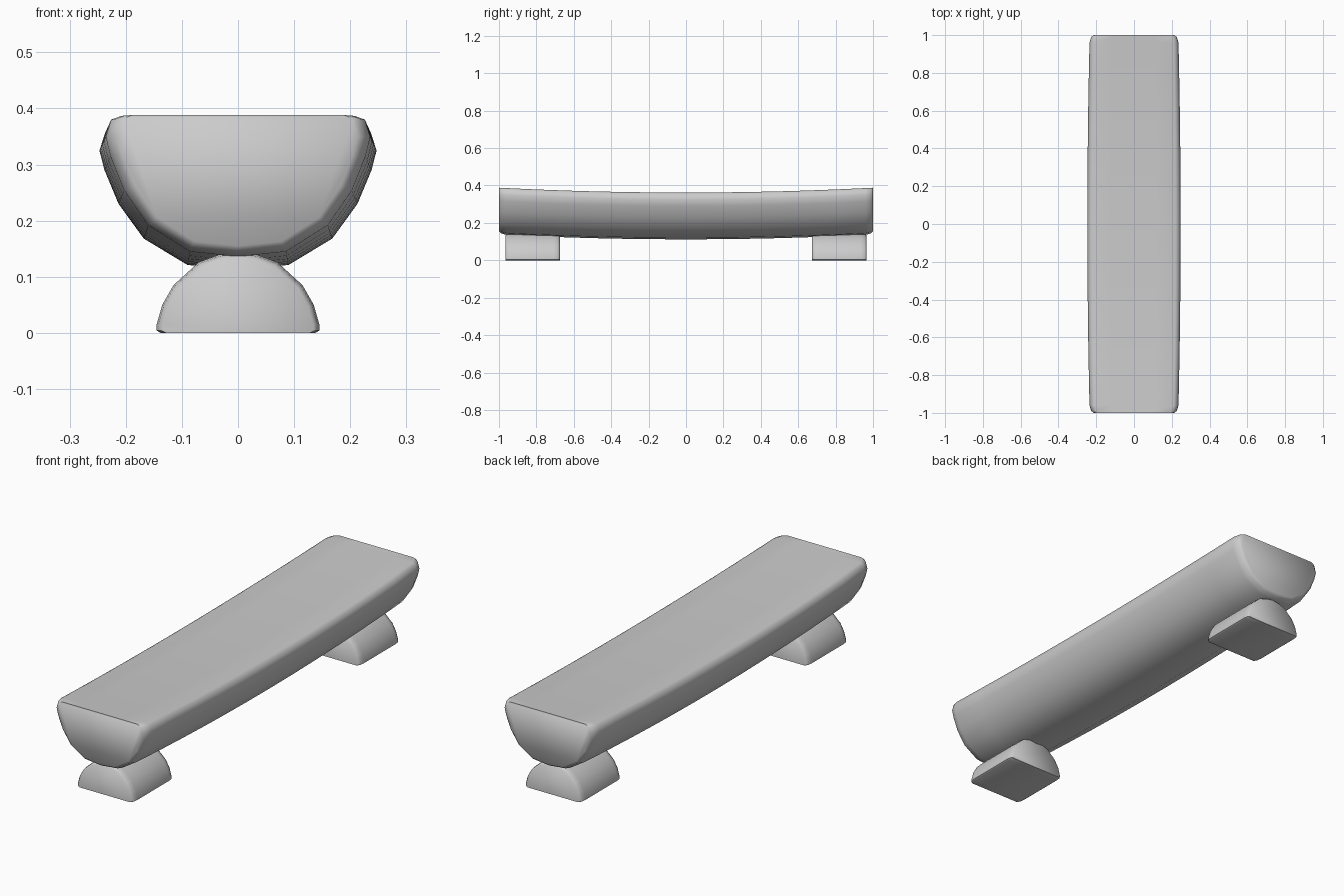
import bpy, bmesh, math

old = bpy.data.objects.get("Cube")
if old:
    bpy.data.objects.remove(old, do_unlink=True)

grey = bpy.data.materials.new("light grey")
grey.use_nodes = True
grey.diffuse_color = (0.6, 0.6, 0.6, 1)
grey.node_tree.nodes["Principled BSDF"].inputs["Base Color"].default_value = (0.6, 0.6, 0.6, 1)


def mirrored(half):
    """Close a right-hand half outline by mirroring it in x."""
    return half + [(-x, z) for x, z in reversed(half) if x > 0]


def loft(name, rings):
    """Skin matching rings of points and cap both ends."""
    bm = bmesh.new()
    loops = [[bm.verts.new(p) for p in ring] for ring in rings]
    n = len(loops[0])
    for a, b in zip(loops, loops[1:]):
        for i in range(n):
            j = (i + 1) % n
            bm.faces.new((a[i], a[j], b[j], b[i]))
    bm.faces.new(loops[0])
    bm.faces.new(loops[-1])
    bmesh.ops.recalc_face_normals(bm, faces=bm.faces)
    mesh = bpy.data.meshes.new(name)
    bm.to_mesh(mesh)
    bm.free()
    mesh.materials.append(grey)
    obj = bpy.data.objects.new(name, mesh)
    bpy.context.collection.objects.link(obj)
    bpy.ops.object.select_all(action="DESELECT")
    obj.select_set(True)
    bpy.context.view_layer.objects.active = obj
    bpy.ops.object.shade_smooth_by_angle(angle=math.radians(55))
    return obj


# Seat: half log that sags and widens slightly towards the middle
log = mirrored([(0, 0.362), (0.12, 0.362), (0.22, 0.362), (0.237, 0.356), (0.247, 0.325),
                (0.238, 0.29), (0.213, 0.23), (0.168, 0.168), (0.09, 0.121), (0, 0.112)])


def log_ring(y, inset=0.0):
    t = min(abs(y), 1) ** 2
    width = 1 - 0.05 * t - inset
    lift = 0.026 * t
    mid = 0.3
    return [(x * width, y, lift + (z if z > 0.35 else mid + (z - mid) * (1 - inset)))
            for x, z in log]


body = [i / 6 * 0.96 for i in range(-6, 7)]
seat_rings = [log_ring(-1, 0.09), log_ring(-0.99, 0.035)]
seat_rings += [log_ring(y) for y in body]
seat_rings += [log_ring(0.99, 0.035), log_ring(1, 0.09)]
loft("seat", seat_rings)

# Feet: short half-round blocks with softened ends
dome = mirrored([(0, 0.145), (0.035, 0.139), (0.07, 0.126), (0.115, 0.085), (0.135, 0.05),
                 (0.145, 0.015), (0.145, 0.004), (0.138, 0), (0, 0)])
for name, centre in (("front_foot", -0.82), ("back_foot", 0.82)):
    rings = []
    for dy, scale in ((-0.145, 0.93), (-0.135, 0.98), (-0.115, 1),
                      (0.115, 1), (0.135, 0.98), (0.145, 0.93)):
        rings.append([(x * scale, centre + dy, z * scale) for x, z in dome])
    # keep the underside level
    loft(name, rings)
